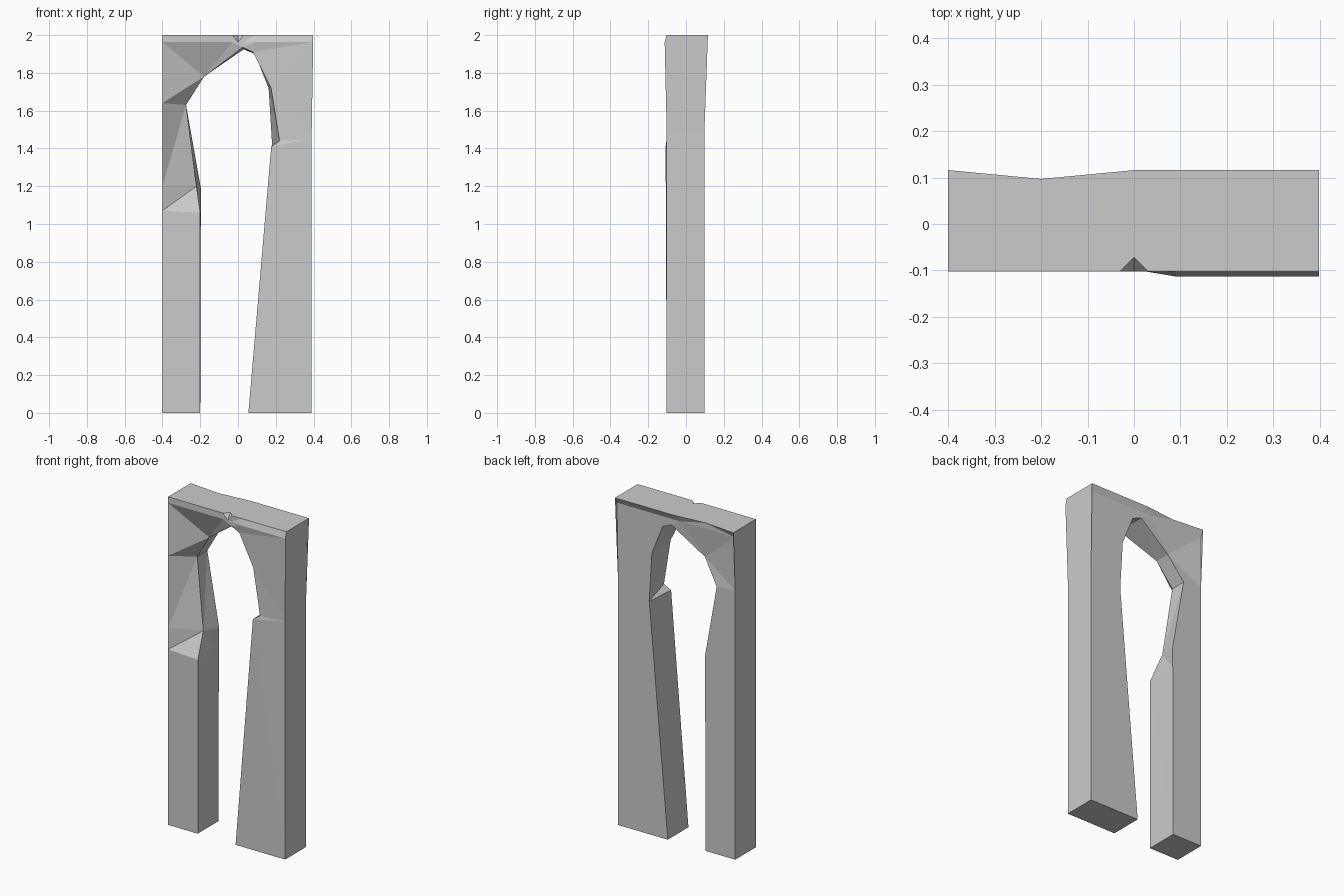
import bpy, bmesh

if "Cube" in bpy.data.objects:
    bpy.data.objects.remove(bpy.data.objects["Cube"])

FRONT, BACK, LIP = -0.102, 0.097, 0.116

# Stations along the arch, left foot to right foot.
# Each: front inner (x, z[, y]), back inner (x, z[, y]), outer (x, z)
shoulder = ((-0.18, 1.78, -0.02), (-0.18, 1.78, 0.075))
crown = ((0.025, 1.935), (0.03, 1.925))
stations = [
    ((-0.2, 0), (-0.2, 0), (-0.4, 0)),
    ((-0.2, 1.06), (-0.197, 1.06), (-0.4, 1.07)),
    ((-0.22, 1.2, -0.02), (-0.195, 1.18), (-0.4, 1.2)),
    ((-0.275, 1.63, 0.0), (-0.275, 1.63), (-0.4, 1.64)),
    (*shoulder, (-0.4, 2)),
    (*shoulder, (-0.2, 2)),
    (*crown, (-0.03, 2)),
    (*crown, (0, 2)),
    (*crown, (0.03, 2)),
    ((0.08, 1.91), (0.09, 1.9), (0.09, 2)),
    ((0.175, 1.72), (0.162, 1.72), (0.398, 2)),
    ((0.22, 1.44), (0.18, 1.43), (0.39, 1.48)),
    ((0.176, 1.41, -0.108), (0.18, 1.42), (0.39, 1.45)),
    ((0.055, 0), (0.055, 0), (0.39, 0)),
]


def point(p, y):
    return (p[0], p[2] if len(p) > 2 else y, p[1])


def ring(front, back, outer):
    """Six-point section; the middle points form the top lips."""
    x, z = outer
    fo, bo = (x, FRONT, z), (x, BACK, z)
    fm, bm_ = fo, bo
    if z == 2:
        fm = (x, -0.113 if x > 0.05 else FRONT, 1.963)
        bm_ = (x, BACK, 1.963)
        bo = (x, BACK if x == -0.2 else LIP if abs(x) > 0.1 or x >= 0 else 0.113, z)
        if x == 0:  # chip in the front top edge
            fo = (x, -0.072, z)
    return [point(front, FRONT), fm, fo, bo, bm_, point(back, BACK)]


# Broken stone archway: loft through the sections
bm = bmesh.new()
rings = [[bm.verts.new(c) for c in ring(*s)] for s in stations]
for a, b in zip(rings, rings[1:]):
    for i in range(6):
        j = (i + 1) % 6
        bm.faces.new((a[i], a[j], b[j], b[i]))
bm.faces.new(rings[0])
bm.faces.new(rings[-1])
bmesh.ops.remove_doubles(bm, verts=bm.verts, dist=0.0005)
bmesh.ops.dissolve_degenerate(bm, dist=0.0005, edges=bm.edges)
bmesh.ops.triangulate(bm, faces=[f for f in bm.faces if len(f.verts) > 3])
bmesh.ops.recalc_face_normals(bm, faces=bm.faces)

mesh = bpy.data.meshes.new("broken_archway")
bm.to_mesh(mesh)
bm.free()
archway = bpy.data.objects.new("broken_archway", mesh)
bpy.context.collection.objects.link(archway)
